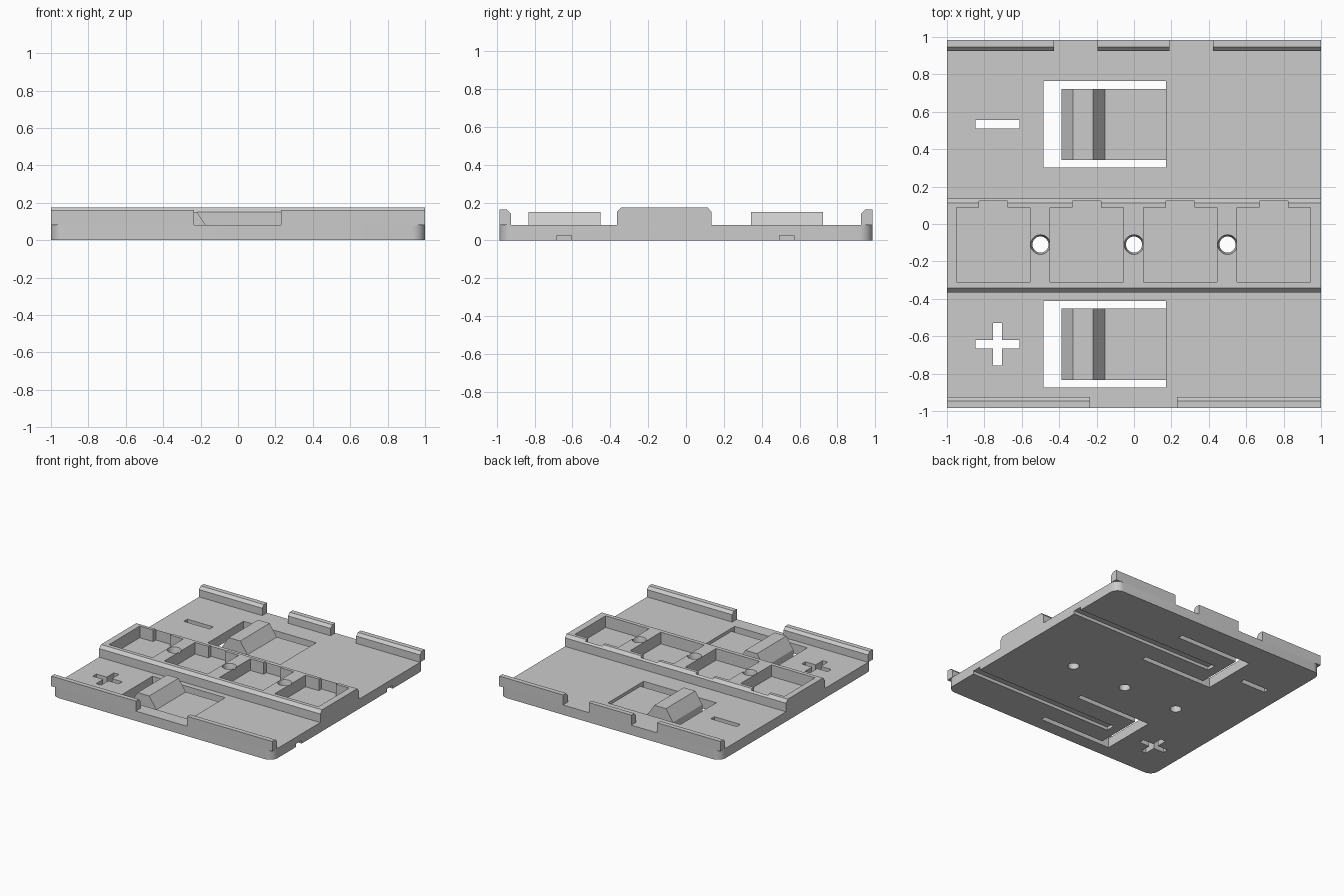
import bpy
import bmesh
import math

if "Cube" in bpy.data.objects:
    bpy.data.objects.remove(bpy.data.objects["Cube"], do_unlink=True)

grey = bpy.data.materials.new("plain_grey")
grey.use_nodes = True
GREY = (0.6, 0.6, 0.6, 1)
grey.diffuse_color = GREY
grey.node_tree.nodes["Principled BSDF"].inputs["Base Color"].default_value = GREY

FLOOR = 0.08      # top of the base plate
TOP = 0.175       # top of the centre ridge
EDGE = 0.985      # front and back edge
TONGUE = 0.055    # top of the spring tongues
MAP = {"x": lambda p, t: (t, p[0], p[1]),
       "y": lambda p, t: (p[0], t, p[1]),
       "z": lambda p, t: (p[0], p[1], t)}


def prism(name, points, axis, start, end):
    """Extrude a 2D profile along an axis."""
    bm = bmesh.new()
    low = [bm.verts.new(MAP[axis](p, start)) for p in points]
    high = [bm.verts.new(MAP[axis](p, end)) for p in points]
    bm.faces.new(low)
    bm.faces.new(high)
    n = len(points)
    for i in range(n):
        j = (i + 1) % n
        bm.faces.new((low[i], low[j], high[j], high[i]))
    bmesh.ops.recalc_face_normals(bm, faces=bm.faces)
    return add_object(name, bm)


def add_object(name, bm):
    mesh = bpy.data.meshes.new(name)
    bm.to_mesh(mesh)
    bm.free()
    mesh.materials.append(grey)
    obj = bpy.data.objects.new(name, mesh)
    bpy.context.collection.objects.link(obj)
    return obj


def box(name, x0, x1, y0, y1, z0, z1):
    return prism(name, [(x0, y0), (x1, y0), (x1, y1), (x0, y1)], "z", z0, z1)


def cone(name, x, y, z0, z1, r0, r1):
    bm = bmesh.new()
    bmesh.ops.create_cone(bm, cap_ends=True, segments=48, radius1=r0,
                          radius2=r1, depth=z1 - z0)
    bmesh.ops.translate(bm, verts=bm.verts, vec=(x, y, (z0 + z1) / 2))
    return add_object(name, bm)


def select(obj):
    bpy.ops.object.select_all(action="DESELECT")
    obj.select_set(True)
    bpy.context.view_layer.objects.active = obj


def cut(obj, cutter):
    """Subtract the cutter from the object and discard it."""
    mod = obj.modifiers.new("cut", "BOOLEAN")
    mod.operation = "DIFFERENCE"
    mod.solver = "EXACT"
    mod.object = cutter
    select(obj)
    bpy.ops.object.modifier_apply(modifier=mod.name)
    bpy.data.objects.remove(cutter, do_unlink=True)


# Base plate with rounded upright corners
R = 0.07
outline = []
for k, (sx, sy) in enumerate([(1, 1), (-1, 1), (-1, -1), (1, -1)]):
    for s in range(9):
        a = math.radians(90 * k + 90 * s / 8)
        outline.append((sx * (1 - R) + R * math.cos(a),
                        sy * (EDGE - R) + R * math.sin(a)))
plate = prism("base_plate", outline, "z", 0, FLOOR)

# Centre ridge with chamfered long edges
ridge = prism("centre_ridge",
              [(-0.365, FLOOR), (0.135, FLOOR), (0.135, 0.15), (0.113, TOP),
               (-0.342, TOP), (-0.365, 0.15)], "x", -1, 1)

# Pockets with a narrow notch at the back
for x in (-0.7525, -0.2525, 0.2475, 0.7475):
    cut(ridge, prism("pocket",
                     [(x - 0.197, -0.31), (x + 0.197, -0.31), (x + 0.197, 0.087),
                      (x + 0.077, 0.087), (x + 0.077, 0.122), (x - 0.077, 0.122),
                      (x - 0.077, 0.087), (x - 0.197, 0.087)], "z", 0.04, 0.25))

# Countersunk screw holes
for x in (-0.5, 0, 0.5):
    for part in (plate, ridge):
        cut(part, cone("bore", x, -0.11, -0.1, 0.3, 0.043, 0.043))
    cut(ridge, cone("countersink", x, -0.11, 0.125, 0.185, 0.041, 0.055))

# Spring clips: window, tongue with wedge, and groove underneath
for y, label in ((-0.643, "front"), (0.533, "back")):
    cut(plate, box("window", -0.485, 0.172, y - 0.232, y + 0.232, -0.1, 0.2))
    tongue = prism(label + "_clip",
                   [(-0.388, 0), (0.172, 0), (0.172, TONGUE), (-0.155, TONGUE),
                    (-0.22, 0.15), (-0.325, 0.15), (-0.388, TONGUE)],
                   "y", y - 0.19, y + 0.19)
    for part in (plate, tongue):
        cut(part, box("groove", -0.31, 1.1, y - 0.038, y + 0.038, -0.1, 0.026))

# Polarity marks cut through the plate
cut(plate, box("minus_slot", -0.847, -0.613, 0.51, 0.555, -0.1, 0.2))
cut(plate, prism("plus_slot",
                 [(-0.847, -0.666), (-0.753, -0.666), (-0.753, -0.757),
                  (-0.707, -0.757), (-0.707, -0.666), (-0.613, -0.666),
                  (-0.613, -0.62), (-0.707, -0.62), (-0.707, -0.529),
                  (-0.753, -0.529), (-0.753, -0.62), (-0.847, -0.62)],
                 "z", -0.1, 0.2))

# Edge rims, chamfered on the inside
rims = {-1: [(-1, -0.235), (0.23, 1)],
        1: [(-1, -0.428), (-0.195, 0.19), (0.422, 1)]}
for side, spans in rims.items():
    label = "back" if side > 0 else "front"
    for i, (x0, x1) in enumerate(spans):
        prism(f"{label}_rim_{i + 1}",
              [(side * EDGE, FLOOR), (side * EDGE, 0.162), (side * 0.946, 0.162),
               (side * 0.925, 0.14), (side * 0.925, FLOOR)], "x", x0, x1)

# Smooth the round corners and bores, keep all other edges sharp
for obj in (plate, ridge):
    select(obj)
    bpy.ops.object.shade_smooth_by_angle(angle=math.radians(25))
